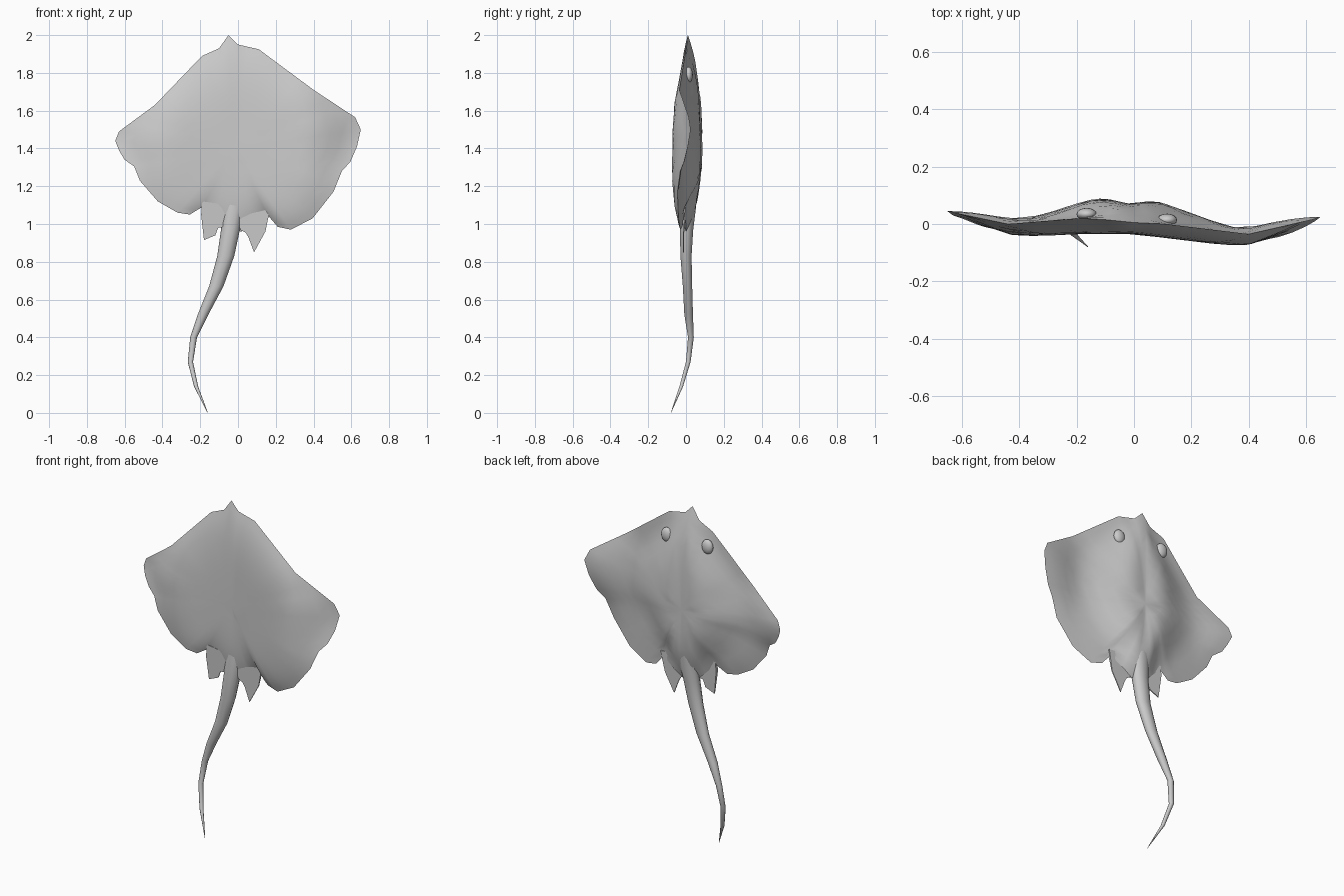
import bpy, bmesh, math
from mathutils import Vector

if "Cube" in bpy.data.objects:
    bpy.data.objects.remove(bpy.data.objects["Cube"])


def interp(table, v):
    if v <= table[0][0]:
        return table[0][1]
    for (a, ya), (b, yb) in zip(table, table[1:]):
        if v <= b:
            return ya + (yb - ya) * (v - a) / (b - a)
    return table[-1][1]


def finish(bm, name, angle=50):
    bmesh.ops.recalc_face_normals(bm, faces=bm.faces)
    me = bpy.data.meshes.new(name)
    bm.to_mesh(me)
    bm.free()
    ob = bpy.data.objects.new(name, me)
    bpy.context.collection.objects.link(ob)
    bpy.ops.object.select_all(action='DESELECT')
    ob.select_set(True)
    bpy.context.view_layer.objects.active = ob
    bpy.ops.object.shade_smooth_by_angle(angle=math.radians(angle))
    return ob


# Disc: outline and cross-section curves
rim = [(-.05, .01, 2.0), (0, .005, 1.95), (.11, 0, 1.925), (.40, -.035, 1.71),
       (.62, .015, 1.565), (.65, .025, 1.50), (.63, .01, 1.41), (.595, -.01, 1.33),
       (.55, -.03, 1.28), (.505, -.045, 1.17), (.395, -.04, 1.03), (.28, -.03, .97),
       (.21, -.02, .985), (.155, -.01, 1.05), (.08, 0, 1.0), (.02, 0, .96),
       (-.08, 0, .98), (-.13, 0, 1.03), (-.19, -.01, 1.09), (-.255, -.02, 1.05),
       (-.32, -.025, 1.06), (-.425, -.02, 1.12), (-.52, -.01, 1.23), (-.55, 0, 1.305),
       (-.60, .02, 1.34), (-.63, .03, 1.39), (-.65, .045, 1.44), (-.63, .04, 1.49),
       (-.44, 0, 1.63), (-.19, .02, 1.89), (-.10, .015, 1.93)]
wing_top = [(-.65, .045), (-.45, .01), (-.2, .02), (0, .005), (.2, 0), (.4, -.025), (.65, .025)]
belly = [(-.65, .045), (-.55, -.03), (-.43, -.055), (-.2, -.035), (0, -.035),
         (.2, -.06), (.4, -.09), (.53, -.06), (.65, .025)]
hump = [(0, .065), (.07, .075), (.12, .074), (.2, .045), (.36, 0)]
hump_width = [(.97, .25), (1.38, 1), (1.6, 1), (1.85, .4)]

outline = []
for a, b in zip(rim, rim[1:] + rim[:1]):
    a, b = Vector(a), Vector(b)
    n = max(1, math.ceil((b - a).length / .1))
    outline += [a.lerp(b, i / n) for i in range(n)]

CX, CZ = -.02, 1.4


def top_y(x, z):
    return interp(wing_top, x) + interp(hump, abs(x + .02) / interp(hump_width, z))


def low_y(x, z):
    return interp(belly, x)


bm = bmesh.new()
edge = [bm.verts.new(p) for p in outline]
for surf, power in ((top_y, 3), (low_y, 4)):
    prev = edge
    for s in (.93, .85, .76, .66, .55, .43, .3, .16):
        w = s ** power
        ring = []
        for p in outline:
            x, z = CX + s * (p.x - CX), CZ + s * (p.z - CZ)
            ring.append(bm.verts.new((x, w * p.y + (1 - w) * surf(x, z), z)))
        for i in range(len(ring)):
            j = (i + 1) % len(ring)
            bm.faces.new((prev[i], prev[j], ring[j], ring[i]))
        prev = ring
    c = bm.verts.new((CX, surf(CX, CZ), CZ))
    for i in range(len(prev)):
        bm.faces.new((prev[i], prev[(i + 1) % len(prev)], c))
finish(bm, "body_disc", 75)

# Tail: tapered tube of elliptical rings (x, y, z, half width, half depth)
path = [(-.02, .02, 1.22, .07, .04), (-.025, .012, 1.08, .06, .042), (-.04, .003, .97, .05, .037),
        (-.065, 0, .83, .045, .031), (-.115, .008, .67, .038, .026), (-.185, .014, .52, .028, .024),
        (-.235, .026, .40, .018, .016), (-.252, .012, .27, .014, .013), (-.222, -.025, .14, .011, .01),
        (-.16, -.08, 0, .001, .001)]
SIDES = 10
bm = bmesh.new()
rings = [[bm.verts.new((x + rx * math.cos(t), y + ry * math.sin(t), z))
          for t in (2 * math.pi * i / SIDES for i in range(SIDES))]
         for x, y, z, rx, ry in path]
for a, b in zip(rings, rings[1:]):
    for i in range(SIDES):
        j = (i + 1) % SIDES
        bm.faces.new((a[i], a[j], b[j], b[i]))
bm.faces.new(rings[0])
bm.faces.new(rings[-1])
finish(bm, "tail", 60)

# Pelvic fins: thin plates tucked under the trailing edge
fins = {"left_pelvic_fin": [(-.19, 1.12), (-.195, 1.05), (-.18, .915), (-.12, .94),
                            (-.105, .98), (-.07, .985), (-.05, 1.1)],
        "right_pelvic_fin": [(.17, 1.08), (.145, .96), (.085, .85), (.055, .93),
                             (.04, .955), (.01, .97), (.0, 1.1)]}
for name, pts in fins.items():
    bm = bmesh.new()
    layers = [[bm.verts.new((x, -.012 + d * (.3 + .7 * (z > 1)), z)) for x, z in pts]
              for d in (-.009, .009)]
    bm.faces.new(layers[0])
    bm.faces.new(layers[1])
    for i in range(len(pts)):
        j = (i + 1) % len(pts)
        bm.faces.new((layers[0][i], layers[0][j], layers[1][j], layers[1][i]))
    finish(bm, name, 30)

# Eyes: flattened beads on the back
for name, loc in (("left_eye", (-.165, .034, 1.80)), ("right_eye", (.115, .014, 1.79))):
    bpy.ops.mesh.primitive_uv_sphere_add(segments=16, ring_count=10, radius=1, location=loc)
    eye = bpy.context.object
    eye.name = name
    eye.scale = (.035, .022, .042)
    bpy.ops.object.shade_smooth()
